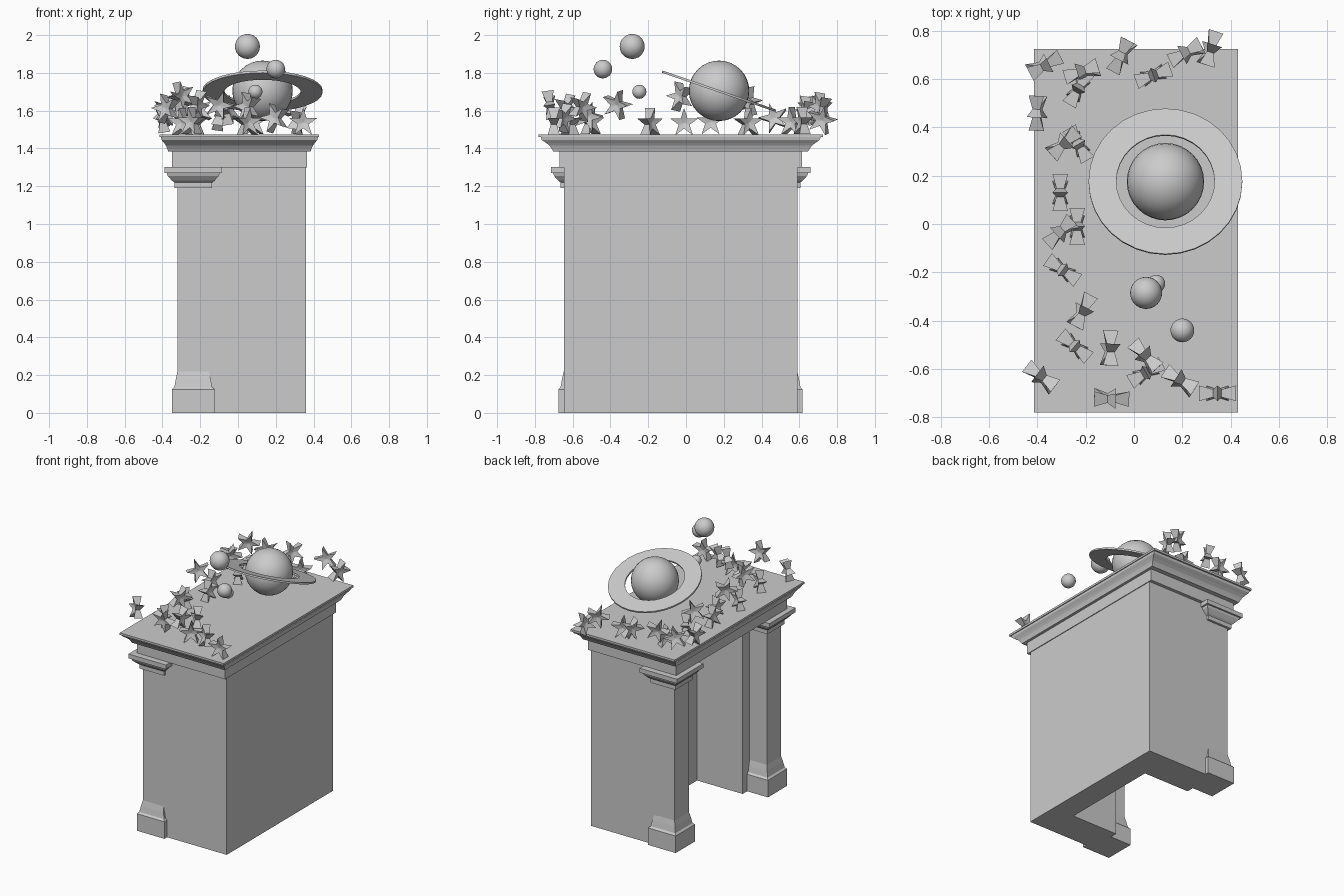
import bpy, bmesh, math
from mathutils import Matrix

if "Cube" in bpy.data.objects:
    bpy.data.objects.remove(bpy.data.objects["Cube"])

CX, CY = 0.0075, -0.028


def finish(name, bm):
    bmesh.ops.recalc_face_normals(bm, faces=bm.faces)
    me = bpy.data.meshes.new(name)
    bm.to_mesh(me)
    bm.free()
    ob = bpy.data.objects.new(name, me)
    bpy.context.collection.objects.link(ob)
    return ob


def stack(name, cx, cy, rings):
    """Rectangular moulding: rings of (half x, half y, z), capped at both ends."""
    bm = bmesh.new()
    prev = None
    for hx, hy, z in rings:
        ring = [bm.verts.new((cx + sx * hx, cy + sy * hy, z))
                for sx, sy in ((-1, -1), (1, -1), (1, 1), (-1, 1))]
        if prev:
            for i in range(4):
                j = (i + 1) % 4
                bm.faces.new((prev[i], prev[j], ring[j], ring[i]))
        else:
            bm.faces.new(ring[::-1])
        prev = ring
    bm.faces.new(prev)
    return finish(name, bm)


def prism(name, outline, z0, z1):
    bm = bmesh.new()
    face = bm.faces.new([bm.verts.new((x, y, z0)) for x, y in outline])
    ext = bmesh.ops.extrude_face_region(bm, geom=[face], use_keep_orig=True)
    for v in ext["geom"]:
        if isinstance(v, bmesh.types.BMVert):
            v.co.z = z1
    return finish(name, bm)


def ball(name, loc, r):
    bpy.ops.mesh.primitive_uv_sphere_add(segments=32, ring_count=16, radius=r, location=loc)
    ob = bpy.context.object
    ob.name = name
    bpy.ops.object.shade_smooth()


# U-shaped hearth body, opening towards -x
prism("hearth_body", [(-0.18, -0.645), (0.36, -0.645), (0.36, 0.59), (-0.18, 0.59),
                      (-0.18, 0.34), (0.19, 0.34), (0.19, -0.40), (-0.18, -0.40)], 0, 1.305)

# frieze and cornice mantel
stack("frieze", CX, CY, [(0.358, 0.642, 1.30), (0.358, 0.642, 1.40)])
cornice = [(0.3, 1.385), (0.38, 1.40), (0.48, 1.415), (0.65, 1.43), (0.72, 1.435),
           (0.85, 1.445), (0.9, 1.46), (1, 1.46), (1, 1.475)]
stack("mantel_cornice", CX, CY, [(0.358 + 0.064 * f, 0.642 + 0.11 * f, z) for f, z in cornice])

# pilasters with base and capital
column = [(0.112, 0), (0.112, 0.125), (0.1, 0.137), (0.092, 0.18), (0.083, 0.22), (0.083, 1.19),
          (0.1, 1.19), (0.1, 1.22), (0.113, 1.23), (0.135, 1.255), (0.14, 1.27),
          (0.152, 1.27), (0.152, 1.302)]
for side, y in (("right", -0.564), ("left", 0.506)):
    stack("pilaster_" + side, -0.237, y, [(h, h, z) for h, z in column])

# ringed planet and moons
ball("planet", (0.13, 0.175, 1.705), 0.16)
ball("moon_large", (0.05, -0.285, 1.94), 0.066)
ball("moon_medium", (0.20, -0.44, 1.82), 0.049)
ball("moon_small", (0.092, -0.247, 1.70), 0.037)

bm = bmesh.new()
N = 32
loops = [[bm.verts.new((r * math.cos(2 * math.pi * i / N), r * math.sin(2 * math.pi * i / N), z))
          for i in range(N)]
         for r, z in ((0.203, -0.006), (0.318, -0.006), (0.318, 0.006), (0.203, 0.006))]
for k in range(4):
    a, b = loops[k], loops[(k + 1) % 4]
    for i in range(N):
        j = (i + 1) % N
        bm.faces.new((a[i], a[j], b[j], b[i]))
ring = finish("planet_ring", bm)
ring.matrix_world = Matrix.Translation((0.13, 0.175, 1.703)) @ Matrix.Rotation(math.radians(-19), 4, 'X')

# five-pointed star, thick at the tips and pinched in the middle
bm = bmesh.new()
sides = []
for s in (-1, 1):
    centre = bm.verts.new((0, s * 0.008, 0))
    rim = []
    for i in range(10):
        a = math.pi / 2 + i * math.pi / 5
        r, d = ((0.08, 0.032), (0.03, 0.016))[i % 2]
        rim.append(bm.verts.new((r * math.cos(a), s * d, r * math.sin(a))))
    for i in range(10):
        bm.faces.new((centre, rim[i], rim[(i + 1) % 10]))
    sides.append(rim)
for i in range(10):
    j = (i + 1) % 10
    bm.faces.new((sides[0][i], sides[0][j], sides[1][j], sides[1][i]))
first = finish("star", bm)

# x, y, z, heading of each star
stars = [(-.375, .655, 1.60, 30), (-.21, .63, 1.60, 20), (-.23, .56, 1.54, 60), (-.05, .70, 1.60, 65),
         (.08, .615, 1.54, 20), (.22, .71, 1.62, 30), (.315, .72, 1.55, 75), (-.40, .465, 1.56, 90),
         (-.295, .33, 1.65, 45), (-.23, .33, 1.535, -60), (-.305, .13, 1.54, 90), (-.30, -.03, 1.675, 45),
         (-.235, -.01, 1.535, 90), (-.295, -.19, 1.535, -35), (-.215, -.365, 1.63, 65),
         (-.245, -.505, 1.54, -40), (-.10, -.52, 1.57, 90), (-.38, -.635, 1.61, -35), (-.10, -.72, 1.63, 0),
         (.05, -.55, 1.62, -45), (.05, -.615, 1.537, 30), (.195, -.65, 1.56, -30), (.345, -.70, 1.537, 0)]
for i, (x, y, z, yaw) in enumerate(stars):
    ob = first
    if i:
        ob = bpy.data.objects.new("star", first.data)
        bpy.context.collection.objects.link(ob)
    ob.location = (x, y, z)
    tilt = 0 if z < 1.55 else 18 * (-1) ** i
    ob.rotation_euler = (math.radians(tilt / 2), math.radians(tilt), math.radians(yaw))
